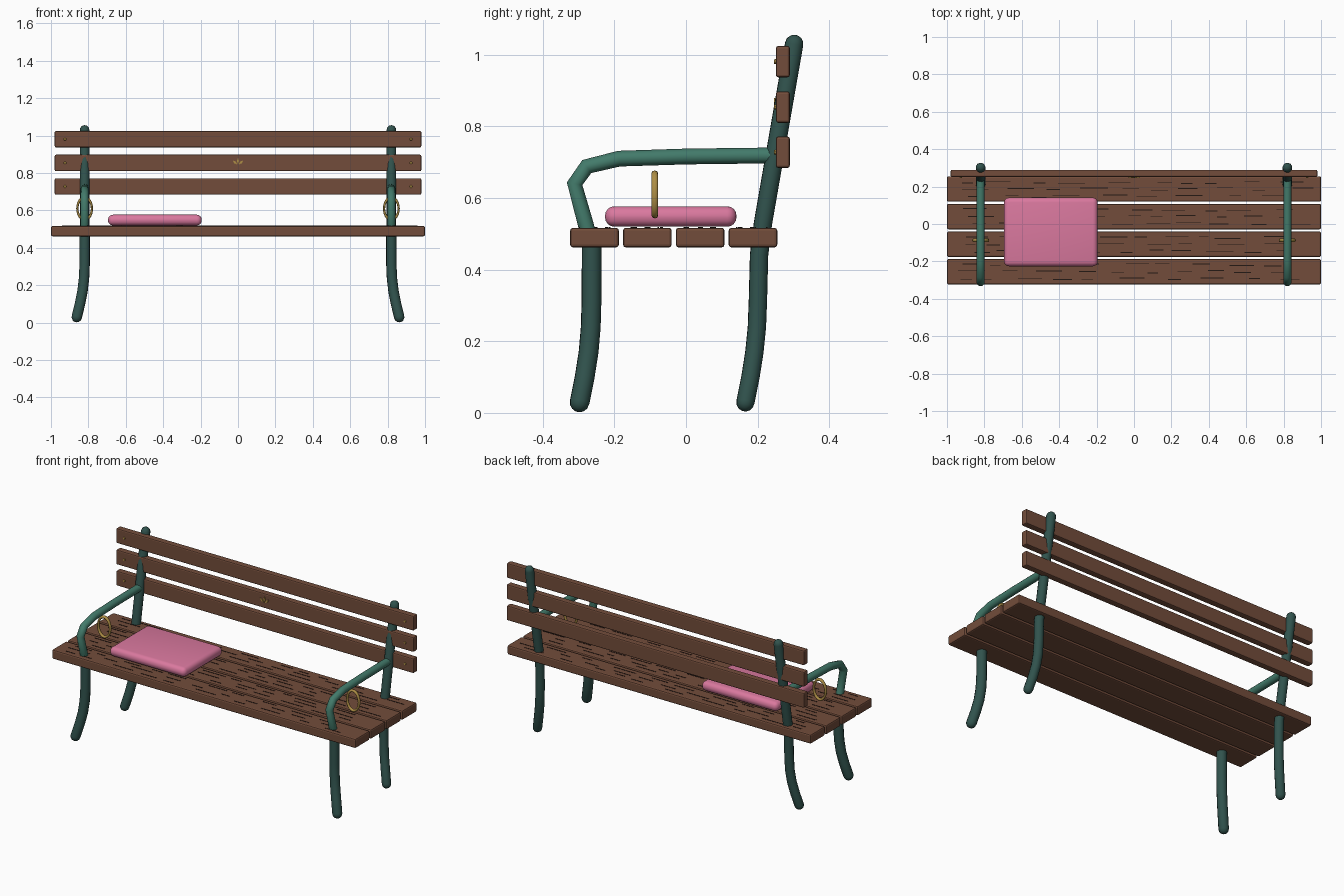
import bpy, bmesh, math, random
from mathutils import Matrix, Vector

if "Cube" in bpy.data.objects:
    bpy.data.objects.remove(bpy.data.objects["Cube"])

random.seed(4)


def material(name, rgb):
    m = bpy.data.materials.new(name)
    m.diffuse_color = (*rgb, 1)
    m.use_nodes = True
    m.node_tree.nodes["Principled BSDF"].inputs["Base Color"].default_value = m.diffuse_color
    return m


WOOD = material("brown wood", (0.17, 0.073, 0.043))
GRAIN = material("dark grain", (0.017, 0.009, 0.007))
IRON = material("dark green iron", (0.03, 0.085, 0.074))
ARM = material("light green iron", (0.055, 0.195, 0.145))
PINK = material("pink cloth", (0.70, 0.19, 0.345))
BRASS = material("brass", (0.42, 0.27, 0.06))


def finish(name, bm, mat, smooth=False):
    me = bpy.data.meshes.new(name)
    bm.to_mesh(me)
    bm.free()
    me.materials.append(mat)
    for p in me.polygons:
        p.use_smooth = smooth
    ob = bpy.data.objects.new(name, me)
    bpy.context.collection.objects.link(ob)
    return ob


def add_box(bm, lo, hi):
    lo, hi = Vector(lo), Vector(hi)
    size = hi - lo
    mat = Matrix.Translation((lo + hi) / 2) @ Matrix.Diagonal((*size, 1))
    bmesh.ops.create_cube(bm, size=1, matrix=mat)


def rounded_box(name, lo, hi, mat, width, segments, smooth=False):
    bm = bmesh.new()
    add_box(bm, lo, hi)
    bmesh.ops.bevel(bm, geom=bm.edges[:], offset=width, segments=segments,
                    profile=0.5, affect='EDGES')
    return finish(name, bm, mat, smooth)


def tube(name, points, radius, mat, round_start=False, round_end=False):
    """Pipe along points, with optional hemispherical ends."""
    pts = [(Vector(p), 1.0) for p in points]

    def dome(end, before):
        d = (end - before).normalized()
        return [(end + d * radius * math.sin(a), max(math.cos(a), 0.02))
                for a in (math.radians(t) for t in (25, 50, 70, 89))]

    if round_start:
        pts = dome(pts[0][0], pts[1][0])[::-1] + pts
    if round_end:
        pts = pts + dome(pts[-1][0], pts[-2][0])
    cu = bpy.data.curves.new(name, 'CURVE')
    cu.dimensions = '3D'
    cu.bevel_depth = radius
    cu.bevel_resolution = 4
    cu.use_fill_caps = True
    sp = cu.splines.new('POLY')
    sp.points.add(len(pts) - 1)
    for q, (p, r) in zip(sp.points, pts):
        q.co = (*p, 1)
        q.radius = r
    sp.use_smooth = True
    cu.materials.append(mat)
    ob = bpy.data.objects.new(name, cu)
    bpy.context.collection.objects.link(ob)
    bpy.ops.object.select_all(action='DESELECT')
    ob.select_set(True)
    bpy.context.view_layer.objects.active = ob
    bpy.ops.object.convert(target='MESH')
    return ob


# Seat slats with dark grain lines on top
SEAT_TOP = 0.517
for i in range(4):
    y = -0.2555 + i * 0.1475
    rounded_box(f"seat_slat_{i + 1}", (-1, y - 0.068, 0.462),
                (1, y + 0.068, SEAT_TOP), WOOD, 0.008, 2)
    bm = bmesh.new()
    for off in (-0.038, 0.0, 0.036):
        x = -0.95 + random.uniform(0, 0.1)
        while x < 0.85:
            length = random.uniform(0.05, 0.15)
            yy = y + off + random.uniform(-0.007, 0.007)
            add_box(bm, (x, yy - 0.002, SEAT_TOP - 0.003),
                    (min(x + length, 0.96), yy + 0.002, SEAT_TOP + 0.0015))
            x += length + random.uniform(0.03, 0.15)
    finish(f"seat_grain_{i + 1}", bm, GRAIN)

# Back slats with brass screws
BACK_FRONT = 0.251
for i, z in enumerate((0.728, 0.854, 0.981)):
    rounded_box(f"back_slat_{i + 1}", (-0.98, BACK_FRONT, z - 0.044),
                (0.98, 0.290, z + 0.044), WOOD, 0.007, 2)
    bm = bmesh.new()
    for x in (-0.925, 0.925):
        bmesh.ops.create_cone(
            bm, cap_ends=True, segments=10, radius1=0.008, radius2=0.006, depth=0.008,
            matrix=Matrix.Translation((x, BACK_FRONT - 0.001, z)) @ Matrix.Rotation(math.pi / 2, 4, 'X'))
    finish(f"back_screws_{i + 1}", bm, BRASS)

# Brass leaf ornament on the middle back slat
bm = bmesh.new()
for angle in (-48, 0, 48):
    s, c = math.sin(math.radians(angle)), math.cos(math.radians(angle))
    ring = [bm.verts.new((u * c + v * s, BACK_FRONT - 0.005, 0.842 - u * s + v * c))
            for u, v in ((0, 0.006), (0.006, 0.022), (0, 0.038), (-0.006, 0.022))]
    face = bm.faces.new(ring)
    ext = bmesh.ops.extrude_face_region(bm, geom=[face])
    for v in ext["geom"]:
        if isinstance(v, bmesh.types.BMVert):
            v.co.y += 0.007
bmesh.ops.recalc_face_normals(bm, faces=bm.faces[:])
finish("leaf_ornament", bm, BRASS)

# Iron frame on both ends
for side, label in ((-1, "left"), (1, "right")):
    def path(pts):
        return [(side * x, y, z) for x, y, z in pts]

    tube(f"front_leg_{label}", path([
        (0.862, -0.297, 0.03), (0.845, -0.283, 0.10), (0.831, -0.272, 0.17),
        (0.823, -0.266, 0.24), (0.82, -0.264, 0.31), (0.82, -0.263, 0.50)]),
        0.028, IRON, round_start=True)
    tube(f"back_post_{label}", path([
        (0.862, 0.166, 0.03), (0.845, 0.180, 0.10), (0.831, 0.191, 0.17),
        (0.823, 0.198, 0.24), (0.82, 0.201, 0.32), (0.82, 0.204, 0.44),
        (0.82, 0.215, 0.53), (0.82, 0.302, 1.03)]),
        0.026, IRON, round_start=True, round_end=True)
    tube(f"armrest_{label}", path([
        (0.82, -0.265, 0.47), (0.82, -0.281, 0.53), (0.82, -0.311, 0.640),
        (0.82, -0.277, 0.688), (0.82, -0.187, 0.710), (0.82, 0.0, 0.716),
        (0.82, 0.245, 0.719)]), 0.022, ARM)

    # Oval brass ring under the armrest
    bm = bmesh.new()
    n, k = 28, 8
    rows = []
    for i in range(n):
        a = 2 * math.pi * i / n
        row = []
        for j in range(k):
            b = 2 * math.pi * j / k
            t = math.cos(b)
            row.append(bm.verts.new((side * 0.82 + (0.039 + 0.006 * t) * math.cos(a),
                                     -0.087 + 0.0095 * math.sin(b),
                                     0.61 + (0.059 + 0.008 * t) * math.sin(a))))
        rows.append(row)
    for i in range(n):
        for j in range(k):
            i2, j2 = (i + 1) % n, (j + 1) % k
            bm.faces.new((rows[i][j], rows[i2][j], rows[i2][j2], rows[i][j2]))
    bmesh.ops.recalc_face_normals(bm, faces=bm.faces[:])
    finish(f"brass_ring_{label}", bm, BRASS, True)

# Seat cushion
rounded_box("cushion", (-0.695, -0.226, 0.520), (-0.194, 0.141, 0.577),
            PINK, 0.026, 4, True)
